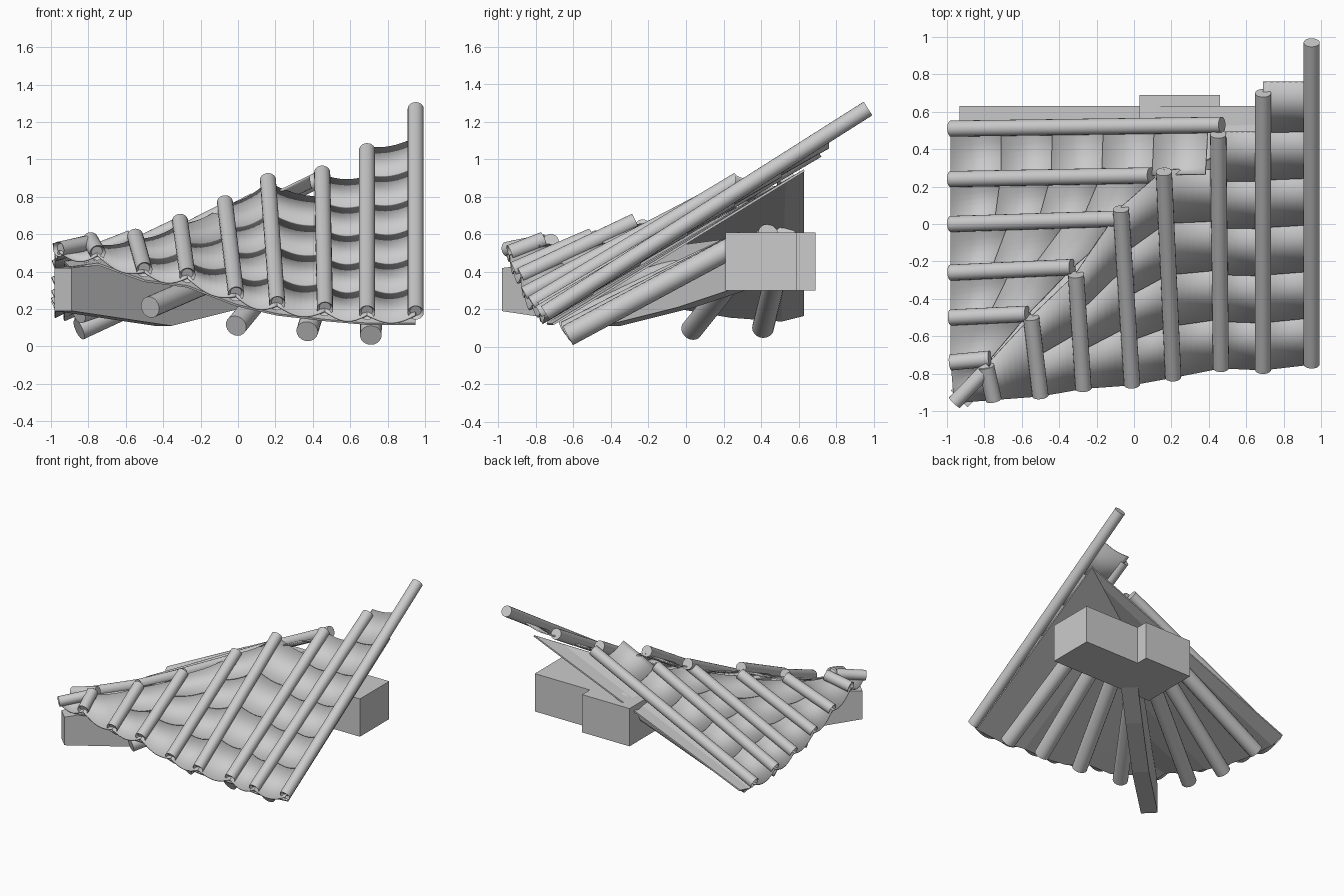
import bpy, bmesh, math
from mathutils import Vector

cube = bpy.data.objects.get("Cube")
if cube:
    bpy.data.objects.remove(cube, do_unlink=True)

clay = bpy.data.materials.new("grey_clay")
clay.use_nodes = True
clay.diffuse_color = (0.6, 0.6, 0.6, 1)
clay.node_tree.nodes["Principled BSDF"].inputs["Base Color"].default_value = (0.6, 0.6, 0.6, 1)


def finish(name, bm, smooth=True, thickness=0):
    bmesh.ops.recalc_face_normals(bm, faces=bm.faces)
    mesh = bpy.data.meshes.new(name)
    bm.to_mesh(mesh)
    bm.free()
    mesh.materials.append(clay)
    ob = bpy.data.objects.new(name, mesh)
    bpy.context.collection.objects.link(ob)
    if smooth:
        bpy.ops.object.select_all(action='DESELECT')
        ob.select_set(True)
        bpy.context.view_layer.objects.active = ob
        bpy.ops.object.shade_smooth_by_angle(angle=math.radians(35))
    if thickness:
        mod = ob.modifiers.new("thickness", 'SOLIDIFY')
        mod.thickness = thickness
        mod.offset = 0
    return ob


def pole(name, start, end, radius, recess=False):
    """Round pole between two points, with an optional recessed lower end."""
    start, end = Vector(start), Vector(end)
    axis = end - start
    bm = bmesh.new()
    bmesh.ops.create_cone(bm, cap_ends=True, segments=20, radius1=radius,
                          radius2=radius, depth=axis.length)
    if recess:
        bm.faces.ensure_lookup_table()
        cap = min(bm.faces, key=lambda f: f.calc_center_median().z)
        bmesh.ops.inset_region(bm, faces=[cap], thickness=radius * 0.3)
        bmesh.ops.translate(bm, verts=cap.verts, vec=(0, 0, 0.02))
    ob = finish(name, bm)
    ob.location = (start + end) / 2
    ob.rotation_mode = 'QUATERNION'
    ob.rotation_quaternion = axis.to_track_quat('Z', 'Y')


def grid_faces(bm, rows):
    for low, high in zip(rows, rows[1:]):
        for k in range(len(low) - 1):
            bm.faces.new((low[k], low[k + 1], high[k + 1], high[k]))


def trough(name, a, b, flat, along):
    """Sagging pan tiles between two ridge lines, in overlapping rows."""
    (a0, a1), (b0, b1) = a, b
    if flat:
        b1 = b0.lerp(b1, min(1, (a1[along] - b0[along]) / (b1[along] - b0[along])))
    count = max(1, round(((a1 - a0).length + (b1 - b0).length) / 0.6))
    bm = bmesh.new()
    for i in range(count):
        rows = []
        for v, lift in ((i / count, 0.0), ((i + 1) / count + 0.01, -0.011)):
            pa, pb = a0.lerp(a1, v), b0.lerp(b1, v)
            sag = 0.042 - 0.022 * v
            row = []
            for k in range(9):
                u = k / 8
                p = pa.lerp(pb, u)
                p.z += lift - 0.012 - sag * math.sin(math.pi * u)
                row.append(bm.verts.new(p))
            rows.append(row)
        grid_faces(bm, rows)
    finish(name, bm, thickness=0.01)


def under_panel(name, eave, hip):
    bm = bmesh.new()
    grid_faces(bm, [[bm.verts.new(p) for p in line] for line in (eave, hip)])
    finish(name, bm, smooth=False, thickness=0.012)


def line(start, end):
    return Vector(start), Vector(end)


# Ridge tile lines, from the corner outward: eave point to upper point
corner = line((-0.96, -0.955, 0.52), (-0.77, -0.76, 0.56))
front = [
    line((-0.75, -0.94, 0.50), (-0.79, -0.76, 0.57)),
    line((-0.50, -0.92, 0.41), (-0.55, -0.50, 0.59)),
    line((-0.27, -0.88, 0.38), (-0.31, -0.27, 0.67)),
    line((-0.01, -0.86, 0.28), (-0.07, 0.08, 0.77)),
    line((0.21, -0.82, 0.23), (0.16, 0.28, 0.89)),
    line((0.465, -0.77, 0.20), (0.45, 0.48, 0.93)),
    line((0.69, -0.78, 0.18), (0.69, 0.70, 1.05)),
    line((0.95, -0.75, 0.18), (0.95, 0.97, 1.27)),
]
left = [
    line((-0.98, -0.74, 0.51), (-0.77, -0.72, 0.56)),
    line((-0.98, -0.50, 0.42), (-0.57, -0.48, 0.58)),
    line((-0.98, -0.26, 0.33), (-0.33, -0.23, 0.64)),
    line((-0.98, 0.00, 0.26), (-0.04, 0.03, 0.74)),
    line((-0.98, 0.24, 0.22), (0.09, 0.26, 0.78)),
    line((-0.98, 0.51, 0.20), (0.47, 0.53, 0.91)),
]

# Ridge tiles and pan tiles of both slopes
pole("corner_ridge_tile", *corner, 0.04, True)
for side, lines, along in (("front", front, 1), ("left", left, 0)):
    previous = (corner[0], corner[0].lerp(corner[1], 0.5))
    for i, ridge in enumerate(lines):
        pole(f"{side}_ridge_tile_{i + 1}", *ridge, 0.043, True)
        low, high = previous, ridge
        # The outermost pan tiles of each slope run past their shorter ridge
        if ridge is front[-1]:
            low = (previous[0], previous[0].lerp(previous[1], 1.03))
        if ridge is left[-1]:
            low = (previous[0], previous[0].lerp(previous[1], 1.26))
            high = (ridge[0], ridge[0].lerp(ridge[1], 0.94))
        trough(f"{side}_pan_tiles_{i + 1}", low, high, side == "front" and i > 4, along)
        previous = ridge

# Sheets under the tiles, meeting along a bent hip line
drop = Vector((0, 0, -0.06))
hip = [Vector((-0.9, -0.9, 0.42)), Vector((0.16, 0.22, 0.70)), Vector((0.94, 0.63, 0.94))]


def hip_at(value, axis):
    a, b = hip[:2] if value < hip[1][axis] else hip[1:]
    t = (value - a[axis]) / (b[axis] - a[axis])
    return a.lerp(b, min(1, max(0, t)))


front_eave = [hip[0]] + [r[0] + drop + Vector((0, 0.04, 0)) for r in front]
front_top = [hip[0]] + [hip_at(r[1].x, 0) for r in front]
under_panel("front_under_panel", front_eave, front_top)
left_eave = [hip[0]] + [r[0] + drop + Vector((0.05, 0, 0)) for r in left]
left_top = [hip[0]] + [hip_at(r[1].y, 1) for r in left]
left_eave.append(Vector((-0.93, 0.63, 0.17)))
left_top.append(hip[2])
under_panel("left_under_panel", left_eave, left_top)

# Hip beam: bent side profile set on the diagonal
profile = [(-0.935, 0.42), (-0.935, 0.19), (-0.4, 0.11), (0, 0.21), (0.3, 0.31), (0.3, 0.58)]
bm = bmesh.new()
half = 0.045
sides = [[bm.verts.new((s + w, s - w, z)) for s, z in profile] for w in (-half, half)]
for ring in sides:
    bm.faces.new(ring)
for k in range(len(profile)):
    n = (k + 1) % len(profile)
    bm.faces.new((sides[0][k], sides[0][n], sides[1][n], sides[1][k]))
finish("hip_beam", bm, smooth=False)

# Rafters fanning out from the bracket blocks
rafters = {
    "front": [((0.71, -0.63, 0.06), (0.72, 0.3, 0.56)),
              ((0.37, -0.64, 0.08), (0.52, 0.3, 0.56)),
              ((-0.01, -0.65, 0.11), (0.36, 0.3, 0.56)),
              ((-0.47, -0.72, 0.21), (0.2, 0.25, 0.5))],
    "left": [((-0.85, 0.41, 0.10), (0.22, 0.53, 0.59)),
             ((-0.85, 0.03, 0.09), (0.25, 0.44, 0.60)),
             ((-0.85, -0.37, 0.18), (0.1, 0.28, 0.5))],
}
for side, pairs in rafters.items():
    for i, (low, high) in enumerate(pairs):
        pole(f"{side}_rafter_{i + 1}", low, high, 0.058)


# Bracket blocks
def block(name, low, high):
    bm = bmesh.new()
    bmesh.ops.create_cube(bm, size=1)
    low, high = Vector(low), Vector(high)
    bmesh.ops.scale(bm, verts=bm.verts, vec=high - low)
    bmesh.ops.translate(bm, verts=bm.verts, vec=(low + high) / 2)
    finish(name, bm, smooth=False)


block("right_bracket_block", (0.46, 0.21, 0.3), (0.96, 0.59, 0.61))
block("left_bracket_block", (0.03, 0.21, 0.3), (0.46, 0.69, 0.61))
